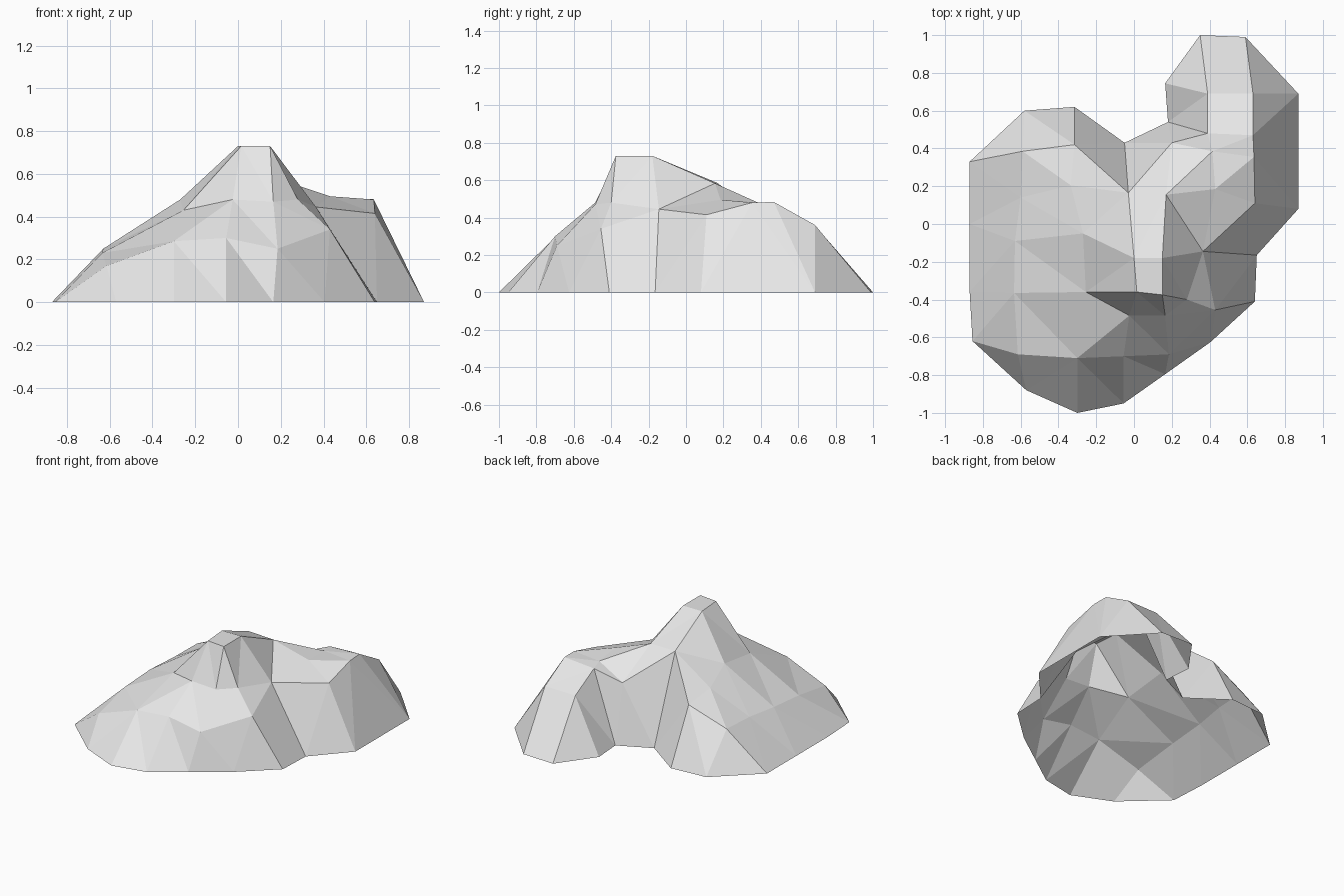
import bpy, bmesh
from mathutils import Vector
from mathutils.geometry import delaunay_2d_cdt

if "Cube" in bpy.data.objects:
    bpy.data.objects.remove(bpy.data.objects["Cube"])

# Ground outline of the rock (z = 0), counter-clockwise from the back
base = [(-.315, .62), (-.58, .60), (-.87, .33), (-.87, 0), (-.87, -.36),
        (-.855, -.62), (-.57, -.88), (-.30, -1), (-.055, -.95), (.165, -.795),
        (.405, -.625), (.64, -.41), (.65, -.165), (.87, .08), (.87, .69),
        (.59, .99), (.35, 1), (.165, .745), (.18, .54), (-.05, .43)]

# Shoulder contour where the steep sides break
shoulder = [(-.315, .42, .377), (-.59, .385, .265), (-.60, .14, .26),
            (-.63, -.09, .25), (-.635, -.365, .23), (-.615, -.69, .17),
            (-.30, -.71, .285), (-.055, -.70, .30), (.185, -.69, .25),
            (.43, -.455, .34), (.365, -.145, .445), (.64, .11, .415),
            (.635, .355, .48), (.63, .47, .483), (.63, .69, .36),
            (.39, .69, .357), (.39, .48, .47), (.20, .43, .40), (-.03, .165, .586)]

# Upper flank around the peak, the saddle ridge, and the flat crown
flank = [(-.335, .205, .42), (-.27, -.05, .48), (-.255, -.36, .43),
         (-.025, -.485, .48), (.165, -.485, .47), (.28, -.40, .48)]
saddle = [(.17, .155, .583), (.43, .185, .495), (.415, .385, .48)]
crown = [(0, -.18, .73), (.015, -.36, .73), (.15, -.375, .73), (.15, -.18, .73)]

points, edges = [], []


def add_line(line, closed):
    """Add a contour; its segments become fixed edges of the surface."""
    start, n = len(points), len(line)
    points.extend(Vector((*p, 0)[:3]) for p in line)
    edges.extend((start + i, start + (i + 1) % n) for i in range(n if closed else n - 1))
    return list(range(start, start + n))


b = add_line(base, True)
s = add_line(shoulder, True)
f = add_line(flank, False)
d = add_line(saddle, False)
c = add_line(crown, True)

# Steep creases from every ground corner to its nearest shoulder corner
for i in b:
    edges.append((i, min(s, key=lambda j: (points[i].xy - points[j].xy).length)))

# Main ridges running down from the crown
edges += [(c[0], s[18]), (c[0], f[1]), (c[1], f[2]), (c[1], f[3]), (c[2], f[4]),
          (c[2], f[5]), (c[3], d[0]), (c[3], s[10]), (d[0], s[10])]

# Skin the contours with flat facets, open underneath
flat, _, faces, origin, _, _ = delaunay_2d_cdt([p.xy for p in points], edges, [b], 1, 1e-5)
bm = bmesh.new()
verts = [bm.verts.new((v.x, v.y, points[o[0]].z if o and o[0] < len(points) else 0))
         for v, o in zip(flat, origin)]
for face in faces:
    bm.faces.new([verts[i] for i in face])
bm.normal_update()
for face in bm.faces:
    if face.normal.z < 0:
        face.normal_flip()

mesh = bpy.data.meshes.new("rock")
bm.to_mesh(mesh)
bm.free()
rock = bpy.data.objects.new("rock", mesh)
bpy.context.collection.objects.link(rock)

stone = bpy.data.materials.new("pale grey stone")
stone.diffuse_color = (.8, .8, .8, 1)
stone.use_nodes = True
stone.node_tree.nodes["Principled BSDF"].inputs["Base Color"].default_value = stone.diffuse_color
mesh.materials.append(stone)
